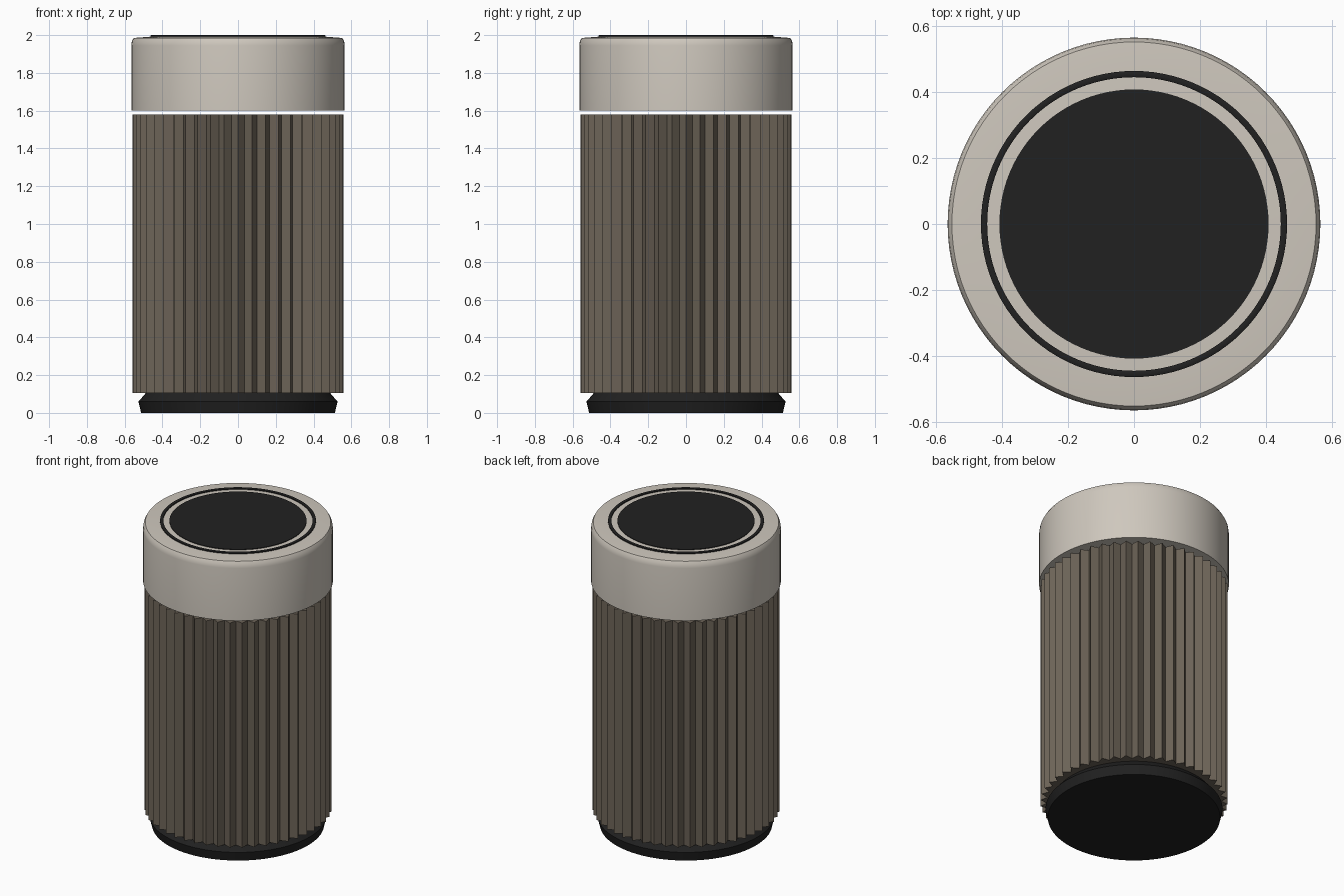
import bpy
import bmesh
from math import cos, sin, pi, radians

cube = bpy.data.objects.get("Cube")
if cube:
    bpy.data.objects.remove(cube, do_unlink=True)


def material(name, color):
    mat = bpy.data.materials.new(name)
    mat.use_nodes = True
    mat.diffuse_color = (*color, 1)
    bsdf = next(n for n in mat.node_tree.nodes if n.type == 'BSDF_PRINCIPLED')
    bsdf.inputs["Base Color"].default_value = (*color, 1)
    bsdf.inputs["Roughness"].default_value = 0.6
    return mat


cream = material("warm cream", (0.62, 0.575, 0.51))
brown = material("grey brown", (0.15, 0.125, 0.095))
black = material("soft black", (0.015, 0.015, 0.015))


def stack(name, profile, mat, sides=96, flute=0.0, smooth=True, ring=False):
    """Loft circles of (radius, z); flute pulls every second point inward.
    A ring joins its last circle to its first, other stacks are capped."""
    bm = bmesh.new()
    loops = []
    for r, z in profile:
        loop = []
        for i in range(sides):
            a = 2 * pi * i / sides
            rad = r - flute * (i % 2)
            loop.append(bm.verts.new((rad * cos(a), rad * sin(a), z)))
        loops.append(loop)
    pairs = list(zip(loops, loops[1:]))
    if ring:
        pairs.append((loops[-1], loops[0]))
    else:
        bm.faces.new(loops[0])
        bm.faces.new(loops[-1])
    for low, high in pairs:
        for i in range(sides):
            j = (i + 1) % sides
            bm.faces.new((low[i], low[j], high[j], high[i]))
    bmesh.ops.recalc_face_normals(bm, faces=bm.faces)
    mesh = bpy.data.meshes.new(name)
    bm.to_mesh(mesh)
    bm.free()
    mesh.materials.append(mat)
    obj = bpy.data.objects.new(name, mesh)
    bpy.context.collection.objects.link(obj)
    if smooth:
        bpy.ops.object.select_all(action='DESELECT')
        obj.select_set(True)
        bpy.context.view_layer.objects.active = obj
        bpy.ops.object.shade_smooth_by_angle(angle=radians(30))
    return obj


# Foot with a chamfered upper edge
stack("base_foot", [(0.513, 0), (0.527, 0.06), (0.488, 0.105)], black)

# Fluted grip body
stack("fluted_body", [(0.558, 0.105), (0.558, 1.58)], brown,
      flute=0.039, smooth=False)

# Floating cap with a softened rim
stack("cap", [(0.565, 1.6), (0.565, 1.945), (0.562, 1.967), (0.552, 1.985),
              (0.46, 1.992)], cream)

# Inlays on the top
stack("top_ring", [(0.445, 1.985), (0.464, 1.985), (0.464, 1.998),
                   (0.46, 2.0), (0.449, 2.0), (0.445, 1.998)], black, ring=True)
stack("top_disc", [(0.408, 1.988), (0.408, 1.996)], black)
